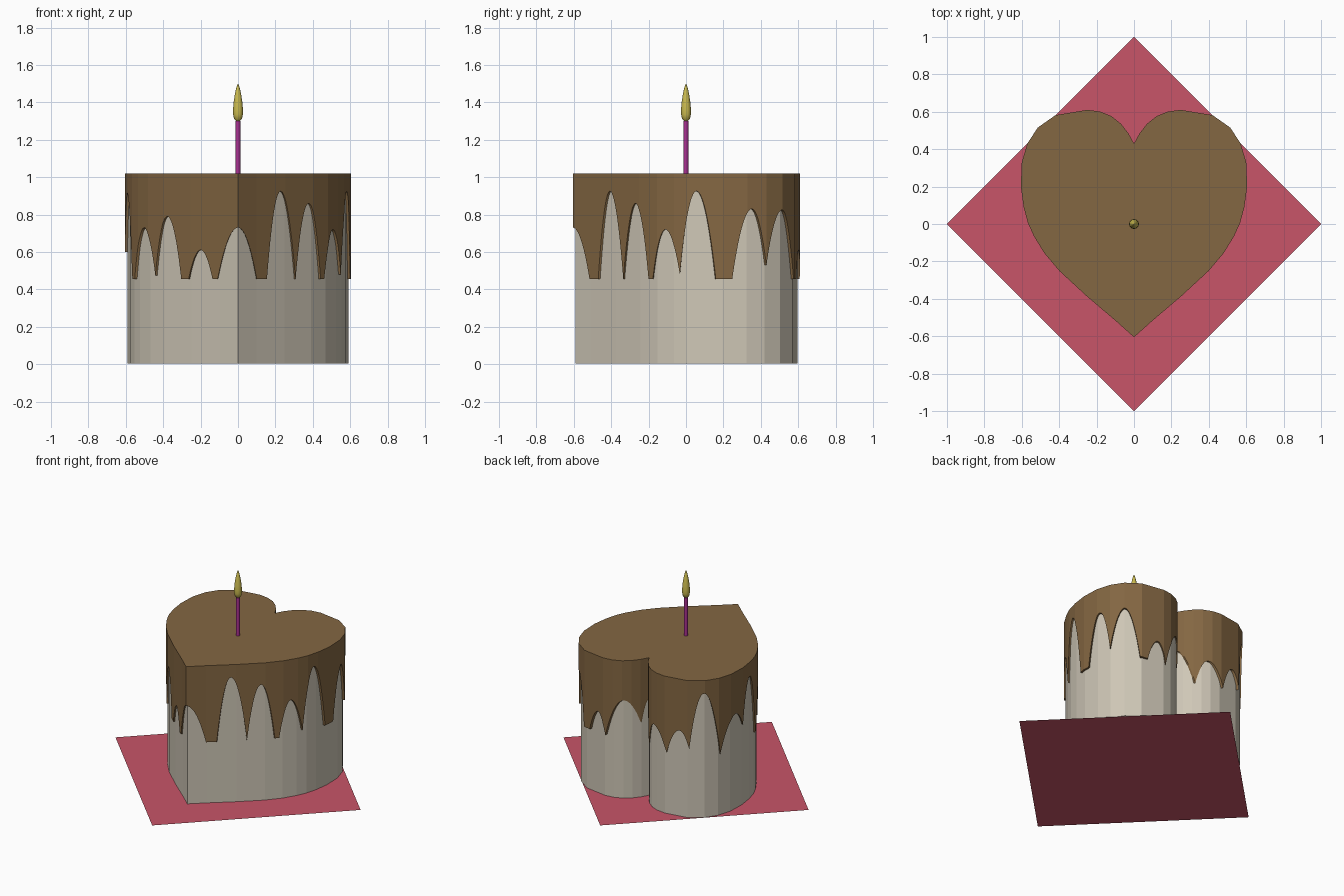
import bpy, bmesh, math
from mathutils import Vector

if "Cube" in bpy.data.objects:
    bpy.data.objects.remove(bpy.data.objects["Cube"])


def material(name, rgb):
    m = bpy.data.materials.new(name)
    m.diffuse_color = (*rgb, 1)
    m.use_nodes = True
    m.node_tree.nodes["Principled BSDF"].inputs["Base Color"].default_value = m.diffuse_color
    return m


def finish(bm, name, mat, smooth=False):
    bmesh.ops.recalc_face_normals(bm, faces=bm.faces)
    me = bpy.data.meshes.new(name)
    bm.to_mesh(me)
    bm.free()
    me.materials.append(mat)
    for p in me.polygons:
        p.use_smooth = smooth
    ob = bpy.data.objects.new(name, me)
    bpy.context.collection.objects.link(ob)
    return ob


def ring(bm, pts):
    return [bm.verts.new(p) for p in pts]


def bridge(bm, a, b):
    n = len(a)
    for i in range(n):
        j = (i + 1) % n
        bm.faces.new((a[i], a[j], b[j], b[i]))


def lathe(name, profile, sides, mat):
    bm = bmesh.new()
    rings = [ring(bm, [(r * math.cos(2 * math.pi * k / sides),
                        r * math.sin(2 * math.pi * k / sides), z) for k in range(sides)])
             for r, z in profile]
    for a, b in zip(rings, rings[1:]):
        bridge(bm, a, b)
    bm.faces.new(rings[0])
    bm.faces.new(rings[-1])
    ob = finish(bm, name, mat, True)
    bpy.context.view_layer.objects.active = ob
    ob.select_set(True)
    bpy.ops.object.shade_smooth_by_angle(angle=math.radians(40))
    ob.select_set(False)


# Heart outline: right half from tip to notch, then mirrored
half = [(0, -.605), (.1, -.516), (.255, -.384), (.4, -.25), (.48, -.155), (.535, -.065),
        (.567, .005), (.59, .09), (.605, .2), (.6, .33), (.57, .43), (.515, .515),
        (.42, .582), (.25, .61), (.18, .601), (.12, .576), (.07, .536), (.03, .485), (0, .43)]
heart = [Vector(p) for p in half + [(-x, y) for x, y in half[-2:0:-1]]]
INNER = .977

# Cake body
bm = bmesh.new()
low = ring(bm, [(*(p * INNER), .003) for p in heart])
high = ring(bm, [(*(p * INNER), 1.0) for p in heart])
bridge(bm, low, high)
bm.faces.new(low)
bm.faces.new(high)
finish(bm, "cake_body", material("cream", (.62, .57, .47)))

# Icing edge heights: arch tops and drip ends around the heart (x, y, z)
keys = [(0, -.605, .73), (.1, -.515, .455), (.155, -.467, .455), (.225, -.405, .925),
        (.305, -.335, .455), (.375, -.27, .86), (.44, -.2, .455), (.46, -.175, .455),
        (.507, -.11, .72), (.55, -.035, .48), (.582, .055, .925), (.6, .16, .455),
        (.604, .25, .455), (.595, .35, .83), (.57, .43, .53), (.515, .515, .825),
        (.43, .575, .455), (.375, .59, .455), (.3, .603, .61), (.23, .608, .455),
        (.11, .568, .727), (.03, .485, .556), (0, .43, .72), (-.08, .543, .455),
        (-.155, .59, .63), (-.27, .607, .458), (-.36, .594, .64), (-.43, .575, .517),
        (-.507, .518, .924), (-.572, .42, .458), (-.603, .28, .71), (-.605, .2, .6),
        (-.592, .1, .915), (-.565, 0, .455), (-.552, -.03, .455), (-.5, -.12, .73),
        (-.445, -.2, .475), (-.375, -.27, .79), (-.3, -.34, .455), (-.265, -.375, .455),
        (-.2, -.43, .61), (-.135, -.485, .455), (-.11, -.507, .455)]

# Finely sampled outline for smooth drips
path = []
for a, b in zip(heart, heart[1:] + heart[:1]):
    n = math.ceil((b - a).length / .006)
    path += [a.lerp(b, i / n) for i in range(n)]
N = len(path)
marks = sorted((min(range(N), key=lambda i: (path[i] - Vector((x, y))).length), z)
               for x, y, z in keys)
edge = [0] * N
for (i0, z0), (i1, z1) in zip(marks, marks[1:] + [(marks[0][0] + N, marks[0][1])]):
    for i in range(i0, i1):
        t = (i - i0) / (i1 - i0)
        if z1 > z0:                      # parabola measured from the arch top
            z = z1 - (z1 - z0) * (1 - t) ** 2
        else:
            z = z0 - (z0 - z1) * t ** 2
        edge[i % N] = z

# Icing: top, outer wall, drip edge and inner wall
bm = bmesh.new()
top = ring(bm, [(*p, 1.02) for p in path])
outer = ring(bm, [(*p, z) for p, z in zip(path, edge)])
inner = ring(bm, [(*(p * INNER), z) for p, z in zip(path, edge)])
bridge(bm, top, outer)
bridge(bm, outer, inner)
bm.faces.new(top)
finish(bm, "icing", material("chocolate", (.23, .135, .055)))

# Square base sheet, corners on the axes
bm = bmesh.new()
bm.faces.new(ring(bm, [(1, 0, 0), (0, 1, 0), (-1, 0, 0), (0, -1, 0)]))
finish(bm, "base_sheet", material("red", (.58, .09, .14)))

# Candle and flame
lathe("candle", [(.0125, 1.0), (.0125, 1.3)], 16, material("purple", (.4, .03, .28)))
lathe("flame", [(.008, 1.3), (.021, 1.311), (.026, 1.335), (.0265, 1.36), (.024, 1.395),
                (.018, 1.435), (.011, 1.47), (.005, 1.49), (.001, 1.5)], 16,
      material("yellow", (.6, .5, .08)))
